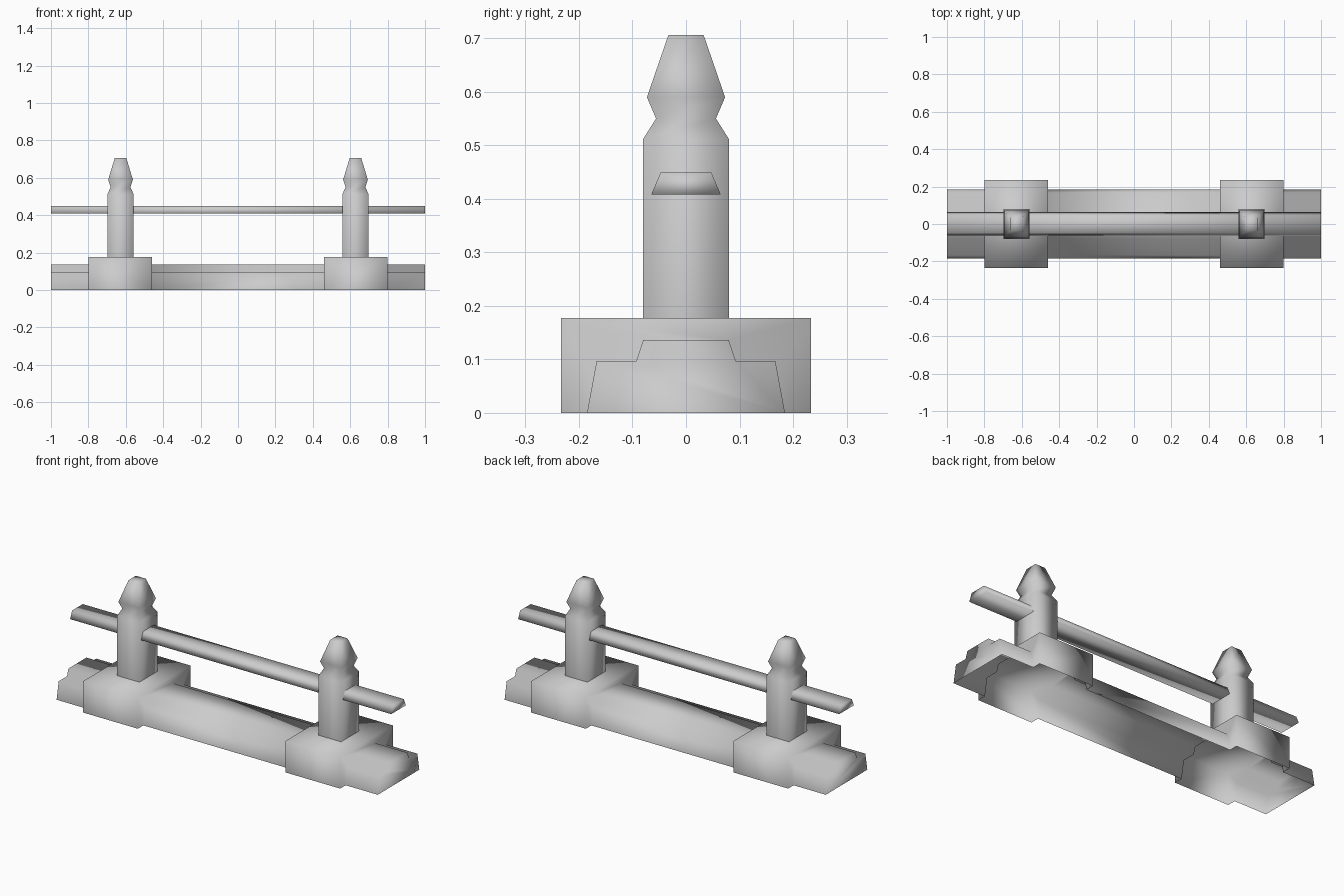
import bpy
import bmesh

cube = bpy.data.objects.get("Cube")
if cube:
    bpy.data.objects.remove(cube, do_unlink=True)

grey = bpy.data.materials.new("stone_grey")
grey.use_nodes = True
COLOUR = (0.6, 0.6, 0.6, 1)
grey.diffuse_color = COLOUR
grey.node_tree.nodes["Principled BSDF"].inputs["Base Color"].default_value = COLOUR


def finish(name, bm, weld=True):
    """Turn a bmesh into a smooth shaded object."""
    if weld:
        bmesh.ops.remove_doubles(bm, verts=bm.verts, dist=0.0005)
    bmesh.ops.recalc_face_normals(bm, faces=bm.faces)
    mesh = bpy.data.meshes.new(name)
    bm.to_mesh(mesh)
    bm.free()
    mesh.materials.append(grey)
    for poly in mesh.polygons:
        poly.use_smooth = True
    obj = bpy.data.objects.new(name, mesh)
    bpy.context.collection.objects.link(obj)
    return obj


def face(bm, points):
    return bm.faces.new([bm.verts.new(p) for p in points])


def extrude_x(bm, profile, x0, x1, closed):
    """Sweep a (y, z) profile between two x positions."""
    pairs = list(zip(profile, profile[1:] + profile[:1]))
    for (ya, za), (yb, zb) in pairs if closed else pairs[:-1]:
        face(bm, [(x0, ya, za), (x1, ya, za), (x1, yb, zb), (x0, yb, zb)])


def mirrored(half):
    return half + [(-y, z) for y, z in reversed(half)]


# Hollow stepped kerb with two wider pedestals, open underneath
kerb = mirrored([(-0.185, 0), (-0.167, 0.097), (-0.093, 0.097), (-0.08, 0.136)])
pedestal = mirrored([(-0.234, 0), (-0.234, 0.177)])
INNER, OUTER, END = 0.46, 0.80, 1.0

bm = bmesh.new()
extrude_x(bm, kerb, -INNER, INNER, False)
for side in (-1, 1):
    extrude_x(bm, kerb, side * OUTER, side * END, False)
    extrude_x(bm, pedestal, side * INNER, side * OUTER, False)
    # end cap, then pedestal walls cut around the kerb
    face(bm, [(side * END, y, z) for y, z in kerb])
    for x in (INNER, OUTER):
        face(bm, [(side * x, y, z) for y, z in pedestal + kerb[::-1]])
finish("kerb_with_pedestals", bm)

# Square posts with a pinched neck and tapered finial: (height, half x, half y)
rings = [(0.177, 0.07, 0.08), (0.512, 0.07, 0.08), (0.55, 0.053, 0.056),
         (0.59, 0.066, 0.073), (0.706, 0.031, 0.033)]
for side, label in ((1, "left"), (-1, "right")):
    bm = bmesh.new()
    loops = [[bm.verts.new((side * 0.628 + sx * hx, sy * hy, z))
              for sx, sy in ((-1, -1), (1, -1), (1, 1), (-1, 1))]
             for z, hx, hy in rings]
    for low, high in zip(loops, loops[1:]):
        for i in range(4):
            j = (i + 1) % 4
            bm.faces.new((low[i], low[j], high[j], high[i]))
    bm.faces.new(loops[-1])
    finish(label + "_post", bm)

# Trapezoid hand rail passing through both posts
rail = mirrored([(-0.065, 0.408), (-0.047, 0.45)])
bm = bmesh.new()
extrude_x(bm, rail, -END, END, True)
for x in (-END, END):
    face(bm, [(x, y, z) for y, z in rail])
finish("hand_rail", bm)
